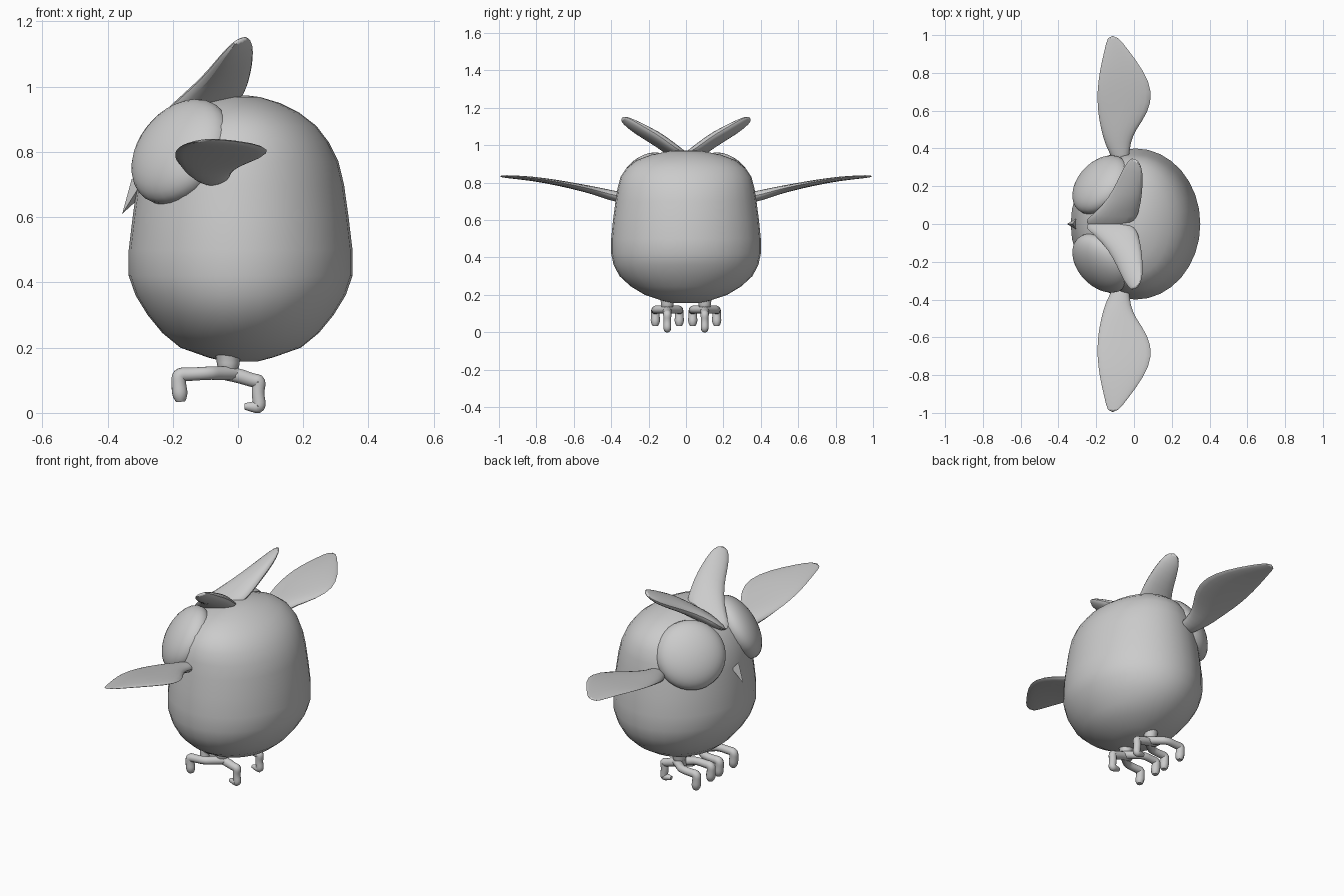
import bpy, bmesh, math
from mathutils import Vector

if "Cube" in bpy.data.objects:
    bpy.data.objects.remove(bpy.data.objects["Cube"])

grey = bpy.data.materials.new("plain grey")
grey.diffuse_color = (0.6, 0.6, 0.6, 1)
grey.use_nodes = True
grey.node_tree.nodes["Principled BSDF"].inputs["Base Color"].default_value = grey.diffuse_color


def finish(ob, angle=40):
    ob.data.materials.clear()
    ob.data.materials.append(grey)
    bpy.ops.object.select_all(action='DESELECT')
    ob.select_set(True)
    bpy.context.view_layer.objects.active = ob
    bpy.ops.object.shade_smooth_by_angle(angle=math.radians(angle))


def loft(name, rings, subdiv=0, angle=40):
    """Skin a list of point rings and cap both ends."""
    bm = bmesh.new()
    loops = [[bm.verts.new(p) for p in ring] for ring in rings]
    n = len(loops[0])
    for a, b in zip(loops, loops[1:]):
        for i in range(n):
            j = (i + 1) % n
            bm.faces.new((a[i], a[j], b[j], b[i]))
    bm.faces.new(loops[0][::-1])
    bm.faces.new(loops[-1])
    bmesh.ops.recalc_face_normals(bm, faces=bm.faces)
    me = bpy.data.meshes.new(name)
    bm.to_mesh(me)
    bm.free()
    ob = bpy.data.objects.new(name, me)
    bpy.context.collection.objects.link(ob)
    finish(ob, angle)
    if subdiv:
        m = ob.modifiers.new("smooth", 'SUBSURF')
        m.levels = m.render_levels = subdiv
    return ob


def blade_ring(left, right, thick, up, n=10):
    """Flat oval between two edge points."""
    l, r = Vector(left), Vector(right)
    c, h = (l + r) / 2, (r - l) / 2
    u = Vector(up).normalized() * thick
    return [c + h * math.cos(t) + u * math.sin(t)
            for t in (2 * math.pi * i / n for i in range(n))]


def tube(name, pts):
    """Smooth bent tube through (x, y, z, radius) points."""
    cu = bpy.data.curves.new(name, 'CURVE')
    cu.dimensions = '3D'
    cu.bevel_depth = 1
    cu.bevel_resolution = 3
    cu.use_fill_caps = True
    s = cu.splines.new('NURBS')
    s.points.add(len(pts) - 1)
    for p, (x, y, z, r) in zip(s.points, pts):
        p.co = (x, y, z, 1)
        p.radius = r
    s.order_u = 3
    s.resolution_u = 4
    s.use_endpoint_u = True
    ob = bpy.data.objects.new(name, cu)
    bpy.context.collection.objects.link(ob)
    bpy.ops.object.select_all(action='DESELECT')
    ob.select_set(True)
    bpy.context.view_layer.objects.active = ob
    bpy.ops.object.convert(target='MESH')
    finish(bpy.context.object, 60)


# Egg-shaped body: height, half depth (x), half width (y)
profile = [(0.157, 0.05, 0.07), (0.17, 0.10, 0.13), (0.20, 0.185, 0.22),
           (0.245, 0.24, 0.295), (0.30, 0.285, 0.355), (0.36, 0.322, 0.387),
           (0.42, 0.343, 0.40), (0.50, 0.343, 0.40), (0.60, 0.331, 0.39),
           (0.70, 0.317, 0.377), (0.77, 0.30, 0.366), (0.83, 0.27, 0.35),
           (0.88, 0.232, 0.317), (0.92, 0.18, 0.265), (0.95, 0.12, 0.185),
           (0.968, 0.06, 0.09), (0.973, 0.02, 0.03)]
N = 32
loft("body", [[(0.008 + a * math.cos(2 * math.pi * i / N),
                b * math.sin(2 * math.pi * i / N), z) for i in range(N)]
              for z, a, b in profile], angle=60)

# Small pointed beak
bm = bmesh.new()
top, tip, lf, rt, back = [bm.verts.new(p) for p in (
    (-0.325, 0, 0.72), (-0.355, 0, 0.61), (-0.305, -0.03, 0.69),
    (-0.305, 0.03, 0.69), (-0.30, 0, 0.66))]
for f in ((top, lf, tip), (top, tip, rt), (lf, back, tip), (back, rt, tip),
          (top, back, lf), (top, rt, back)):
    bm.faces.new(f)
bmesh.ops.recalc_face_normals(bm, faces=bm.faces)
me = bpy.data.meshes.new("beak")
bm.to_mesh(me)
bm.free()
beak = bpy.data.objects.new("beak", me)
bpy.context.collection.objects.link(beak)
finish(beak, 20)

# Brow tuft: front edge, rear edge, half thickness
tuft = [((-0.31, -0.01, 0.85), (0.0, -0.02, 0.95), 0.03),
        ((-0.21, 0.06, 0.94), (0.03, 0.05, 0.98), 0.035),
        ((-0.14, 0.14, 1.00), (0.045, 0.13, 1.045), 0.035),
        ((-0.095, 0.22, 1.045), (0.05, 0.20, 1.085), 0.032),
        ((-0.055, 0.31, 1.095), (0.05, 0.275, 1.13), 0.024),
        ((-0.01, 0.36, 1.14), (0.03, 0.33, 1.158), 0.008)]
# Wing: distance out, front x, rear x, height, half thickness
wing = [(0.33, -0.11, -0.03, 0.715, 0.028), (0.37, -0.13, -0.02, 0.72, 0.03),
        (0.43, -0.16, -0.015, 0.735, 0.028), (0.50, -0.18, 0.015, 0.755, 0.022),
        (0.59, -0.20, 0.085, 0.775, 0.018), (0.70, -0.205, 0.11, 0.797, 0.015),
        (0.81, -0.19, 0.06, 0.815, 0.012), (0.92, -0.16, -0.025, 0.825, 0.009),
        (1.00, -0.14, -0.09, 0.83, 0.004)]

for side, s in (("left", -1), ("right", 1)):
    m = lambda p: (p[0], p[1] * s, p[2])
    loft(side + "_brow_tuft", [blade_ring(m(l), m(r), t, (-0.1, -0.55 * s, 0.8))
                               for l, r, t in tuft], 1)
    loft(side + "_wing", [blade_ring((a, y * s, z), (b, y * s, z + 0.01), t,
                                     (0, -0.15 * s, 1))
                          for y, a, b, z, t in wing], 1)

    # Large flattened eye facing forward, outward and up
    bpy.ops.mesh.primitive_uv_sphere_add(segments=32, ring_count=16, radius=1,
                                         location=(-0.175, 0.207 * s, 0.80))
    eye = bpy.context.object
    eye.name = side + "_eye"
    eye.scale = (0.18, 0.18, 0.095)
    eye.rotation_euler = Vector((-0.63, 0.58 * s, 0.51)).to_track_quat('Z', 'Y').to_euler()
    finish(eye, 60)

    # Leg, two front toes and one hooked rear toe
    y = 0.1 * s
    tube(side + "_leg", [(-0.03, y, 0.20, 0.045), (-0.03, y, 0.165, 0.036),
                         (-0.03, y, 0.14, 0.034), (-0.03, y, 0.105, 0.02)])
    for n, d in (("inner", -0.064), ("outer", 0.064)):
        yt = (0.1 + d) * s
        tube(f"{side}_{n}_toe", [
            (-0.01, y, 0.122, 0.022), (-0.06, (0.1 + d * 0.6) * s, 0.122, 0.022),
            (-0.09, yt, 0.122, 0.021), (-0.15, yt, 0.118, 0.021),
            (-0.182, yt, 0.118, 0.023), (-0.182, yt, 0.09, 0.023),
            (-0.177, yt, 0.05, 0.026), (-0.176, yt, 0.034, 0.014)])
    tube(side + "_rear_toe", [
        (-0.06, y, 0.125, 0.022), (-0.01, y, 0.118, 0.024),
        (0.05, y, 0.098, 0.022), (0.066, y, 0.098, 0.022), (0.06, y, 0.06, 0.02),
        (0.068, y, 0.018, 0.021), (0.05, y, 0.018, 0.019), (0.02, y, 0.02, 0.01)])
